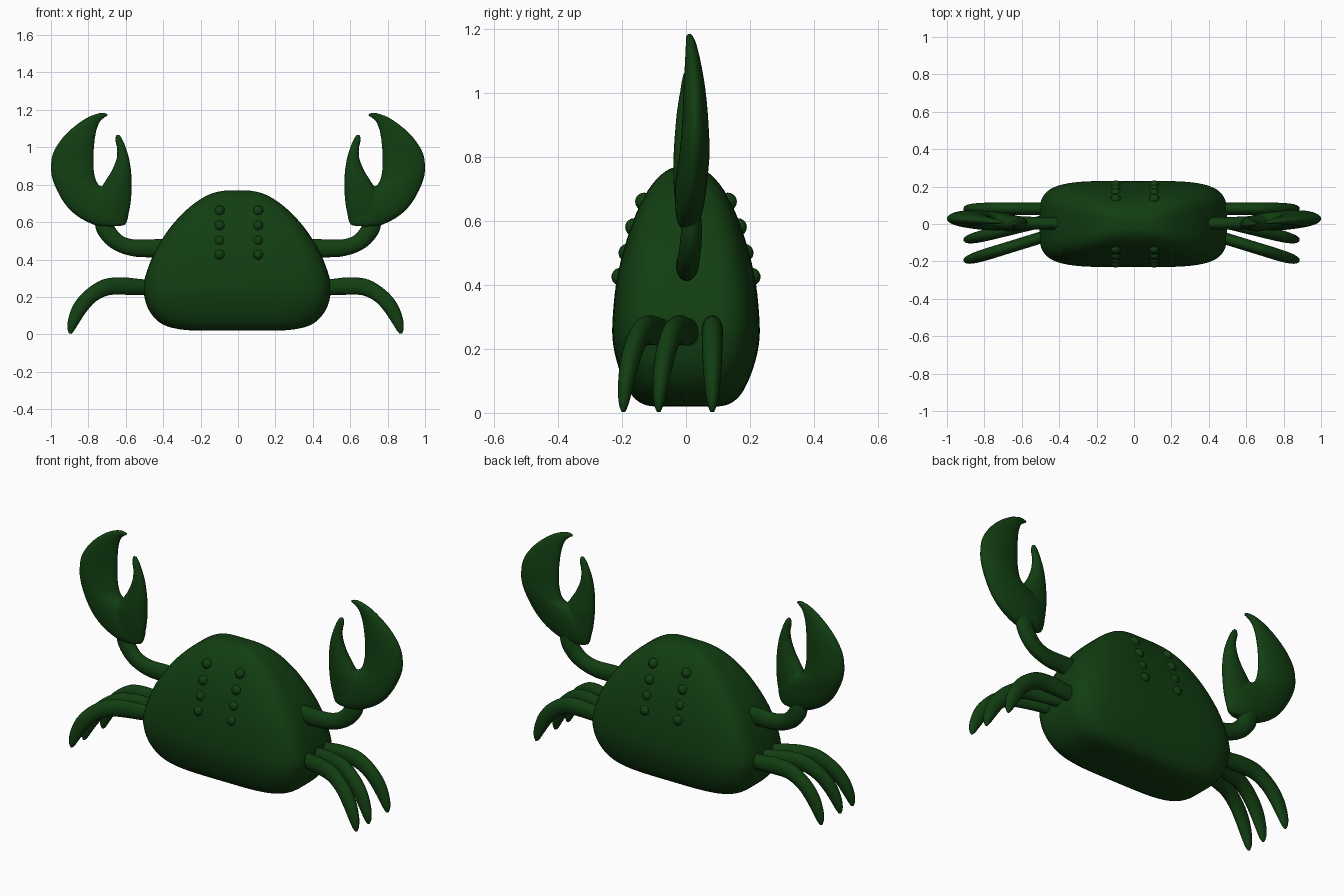
import bpy, bmesh, math
from mathutils import Vector

green = bpy.data.materials.new("dark green")
green.diffuse_color = (0.006, 0.048, 0.006, 1)


def smooth_rows(rows, steps):
    """Catmull-Rom interpolation of section rows."""
    out = []
    for i in range(len(rows) - 1):
        p0, p1, p2 = rows[max(i - 1, 0)], rows[i], rows[i + 1]
        p3 = rows[min(i + 2, len(rows) - 1)]
        for k in range(steps):
            t = k / steps
            out.append([0.5 * (2 * b + (c - a) * t + (2 * a - 5 * b + 4 * c - d) * t * t
                               + (3 * b - a - 3 * c + d) * t ** 3)
                        for a, b, c, d in zip(p0, p1, p2, p3)])
    return out + [list(rows[-1])]


def add_loft(bm, rows, n=2.0, segs=24, steps=4):
    """Each row: x1, z1, x2, z2 (section ends), y centre, half depth in y."""
    rings = []
    for x1, z1, x2, z2, y, t in smooth_rows(rows, steps):
        ring = []
        for k in range(segs):
            a = 2 * math.pi * k / segs
            c, s = [math.copysign(abs(v) ** (2 / n), v) for v in (math.cos(a), math.sin(a))]
            ring.append(bm.verts.new(((x1 + x2) / 2 + c * (x2 - x1) / 2, y + s * t,
                                      (z1 + z2) / 2 + c * (z2 - z1) / 2)))
        rings.append(ring)
    for r0, r1 in zip(rings, rings[1:]):
        for k in range(segs):
            j = (k + 1) % segs
            bm.faces.new((r0[k], r0[j], r1[j], r1[k]))
    bm.faces.new(rings[0])
    bm.faces.new(rings[-1])


def finish(bm, name):
    bmesh.ops.recalc_face_normals(bm, faces=bm.faces)
    for f in bm.faces:
        f.smooth = True
    me = bpy.data.meshes.new(name)
    bm.to_mesh(me)
    bm.free()
    me.materials.append(green)
    ob = bpy.data.objects.new(name, me)
    bpy.context.collection.objects.link(ob)
    return ob


def pair(name, lofts, centre=0.0, fuse=False):
    """Build the right part and its mirror image about x = centre."""
    for side in ("right", "left"):
        bm = bmesh.new()
        for rows in lofts:
            add_loft(bm, rows)
        if side == "left":
            for v in bm.verts:
                v.co.x = 2 * centre - v.co.x
        ob = finish(bm, side + "_" + name)
        if fuse:
            m = ob.modifiers.new("fuse", 'REMESH')
            m.mode, m.voxel_size, m.use_smooth_shade = 'VOXEL', 0.007, True
            s = ob.modifiers.new("soften", 'SMOOTH')
            s.factor, s.iterations = 0.5, 4


# Body: rounded-box sections given as height, half width, half depth
body = [(0.02, 0.22, 0.10), (0.026, 0.30, 0.13), (0.045, 0.38, 0.16), (0.08, 0.435, 0.185),
        (0.14, 0.478, 0.21), (0.21, 0.498, 0.227), (0.28, 0.499, 0.23), (0.40, 0.46, 0.219),
        (0.50, 0.408, 0.197), (0.60, 0.335, 0.165), (0.68, 0.255, 0.128), (0.73, 0.185, 0.092),
        (0.757, 0.125, 0.06), (0.768, 0.07, 0.035)]
bm = bmesh.new()
add_loft(bm, [(-a - 0.004, z, a - 0.004, z, 0, b) for z, a, b in body], n=4.2, segs=64)
finish(bm, "body")

# Shell bumps, two columns on front and back
bm = bmesh.new()
for z, y in ((0.425, 0.205), (0.50, 0.183), (0.58, 0.162), (0.66, 0.131)):
    for x in (-0.098, 0.108):
        for s in (-1, 1):
            new = bmesh.ops.create_uvsphere(bm, u_segments=16, v_segments=10, radius=0.028)
            bmesh.ops.translate(bm, verts=new["verts"], vec=Vector((x, s * y, z)))
finish(bm, "shell_bumps")

# Legs: three per side, fanned in y
leg = [(0.44, 0.21, 0.44, 0.29, 0.033), (0.52, 0.21, 0.51, 0.297, 0.033),
       (0.60, 0.212, 0.60, 0.305, 0.033), (0.67, 0.208, 0.70, 0.292, 0.033),
       (0.735, 0.175, 0.79, 0.235, 0.032), (0.785, 0.12, 0.85, 0.165, 0.029),
       (0.825, 0.06, 0.88, 0.09, 0.023), (0.85, 0.02, 0.886, 0.035, 0.015),
       (0.865, 0.003, 0.878, 0.005, 0.006)]
for name, y0, y1 in (("front_leg", -0.075, -0.195), ("middle_leg", 0.01, -0.085),
                     ("back_leg", 0.082, 0.082)):
    rows = [(a, b, c, d, y0 + (y1 - y0) * ((a + c) / 2 - 0.48) / 0.39, t)
            for a, b, c, d, t in leg]
    pair(name, [rows], centre=-0.013)

# Arms
pair("arm", [[(0.40, 0.412, 0.38, 0.51, 0.002, 0.034), (0.48, 0.412, 0.47, 0.508, 0.003, 0.034),
              (0.56, 0.417, 0.555, 0.507, 0.005, 0.034), (0.645, 0.443, 0.615, 0.525, 0.009, 0.034),
              (0.71, 0.487, 0.65, 0.56, 0.014, 0.034), (0.755, 0.55, 0.67, 0.60, 0.018, 0.032),
              (0.77, 0.62, 0.68, 0.64, 0.02, 0.025)]])


# Claws: palm with large finger, plus small finger, fused and softened
def claw_rows(rows):
    return [(a, b, c, d, 0.015 + ((a + c) / 2 - 0.76) * 0.11, t) for a, b, c, d, t in rows]


large_finger = [(0.605, 0.582, 0.73, 0.574, 0.022), (0.59, 0.61, 0.79, 0.593, 0.036),
                (0.585, 0.66, 0.865, 0.635, 0.045), (0.605, 0.72, 0.925, 0.695, 0.049),
                (0.675, 0.765, 0.967, 0.765, 0.049), (0.745, 0.80, 0.993, 0.83, 0.047),
                (0.769, 0.87, 1.002, 0.89, 0.043), (0.771, 0.95, 0.99, 0.97, 0.038),
                (0.767, 1.02, 0.94, 1.05, 0.032), (0.757, 1.085, 0.87, 1.117, 0.024),
                (0.738, 1.135, 0.80, 1.163, 0.017), (0.715, 1.158, 0.74, 1.184, 0.012),
                (0.694, 1.168, 0.70, 1.182, 0.008)]
small_finger = [(0.60, 0.59, 0.73, 0.59, 0.024), (0.578, 0.67, 0.76, 0.67, 0.04),
                (0.568, 0.76, 0.75, 0.75, 0.044), (0.568, 0.82, 0.71, 0.82, 0.04),
                (0.571, 0.875, 0.678, 0.87, 0.035), (0.584, 0.95, 0.651, 0.935, 0.028),
                (0.607, 1.02, 0.647, 0.99, 0.019), (0.623, 1.053, 0.657, 1.035, 0.014),
                (0.636, 1.071, 0.654, 1.064, 0.008)]
pair("claw", [claw_rows(large_finger), claw_rows(small_finger)], fuse=True)
